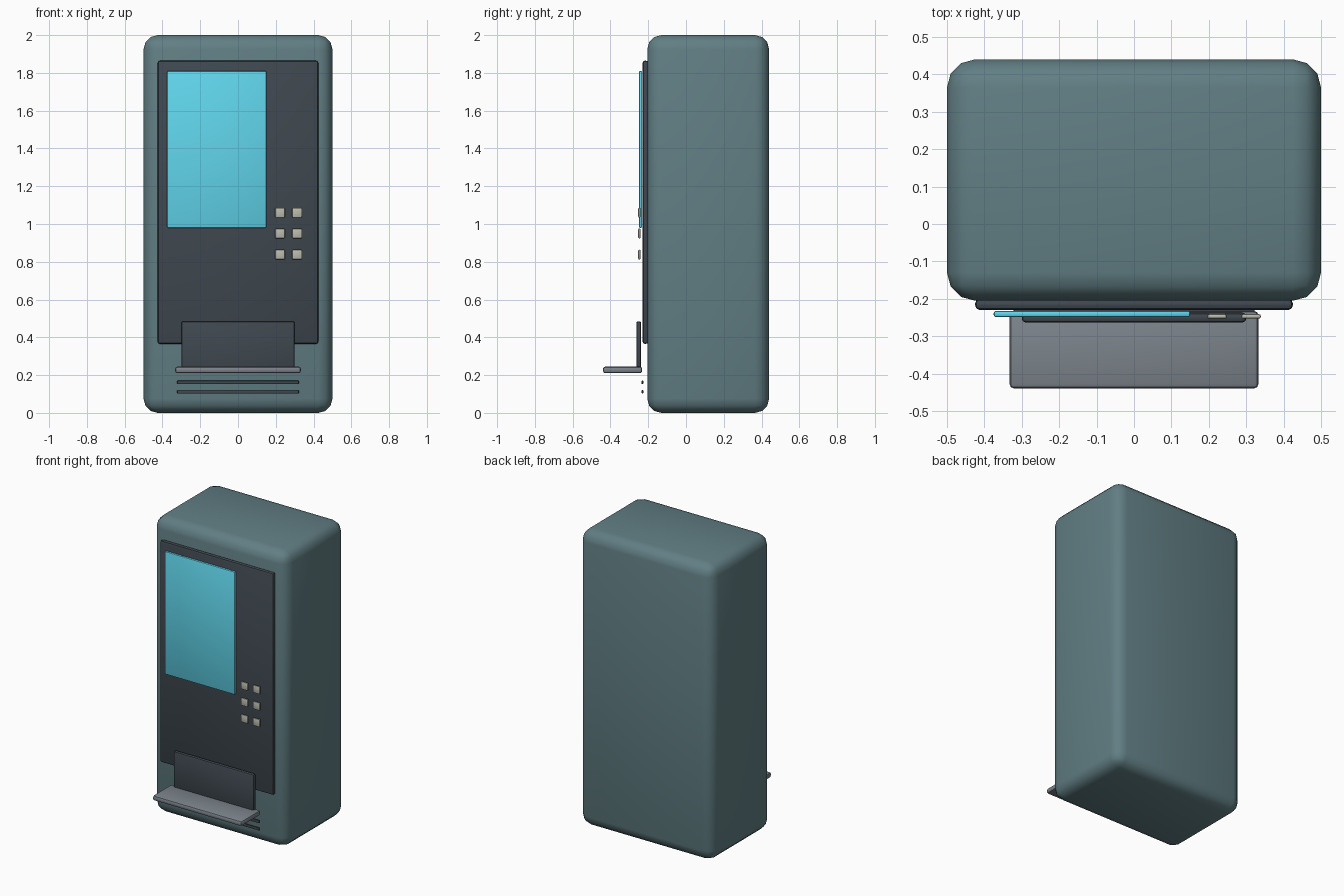
import bpy
import math

cube = bpy.data.objects.get("Cube")
if cube:
    bpy.data.objects.remove(cube, do_unlink=True)


def material(name, rgb, roughness=0.5):
    mat = bpy.data.materials.new(name)
    mat.use_nodes = True
    mat.diffuse_color = (*rgb, 1)
    shader = mat.node_tree.nodes["Principled BSDF"]
    shader.inputs["Base Color"].default_value = (*rgb, 1)
    shader.inputs["Roughness"].default_value = roughness
    return mat


def box(name, x, y, z, mat, bevel, segments=2):
    """Rounded box given by its (min, max) extent along each axis."""
    spans = (x, y, z)
    bpy.ops.mesh.primitive_cube_add(size=1, location=[(a + b) / 2 for a, b in spans])
    obj = bpy.context.object
    obj.name = name
    obj.scale = [b - a for a, b in spans]
    bpy.ops.object.transform_apply(location=False, rotation=False, scale=True)
    obj.data.materials.append(mat)
    mod = obj.modifiers.new("Rounded edges", "BEVEL")
    mod.width = bevel
    mod.segments = segments
    bpy.ops.object.modifier_apply(modifier=mod.name)
    bpy.ops.object.shade_smooth_by_angle(angle=math.radians(40))
    return obj


teal = material("teal_paint", (0.12, 0.21, 0.23))
charcoal = material("charcoal", (0.05, 0.065, 0.08))
cyan = material("screen_cyan", (0.12, 0.68, 0.85), 0.2)
ivory = material("button_ivory", (0.50, 0.50, 0.43))
steel = material("tray_steel", (0.20, 0.23, 0.26), 0.35)

# Cabinet and front panel
box("cabinet", (-0.5, 0.5), (-0.205, 0.44), (0, 2), teal, 0.075, 3)
box("front_panel", (-0.425, 0.425), (-0.23, -0.2), (0.365, 1.865), charcoal, 0.013)
box("display_screen", (-0.375, 0.15), (-0.249, -0.232), (0.98, 1.81), cyan, 0.006)

# Keypad: two columns by three rows
for row, z in enumerate((1.06, 0.95, 0.838)):
    for col, x in enumerate((0.222, 0.313)):
        box(f"keypad_button_{row + 1}_{col + 1}", (x - 0.026, x + 0.026),
            (-0.253, -0.241), (z - 0.026, z + 0.026), ivory, 0.005)

# Dispensing flap and tray
box("dispenser_flap", (-0.3, 0.3), (-0.263, -0.237), (0.215, 0.485), charcoal, 0.01)
box("dispenser_tray", (-0.333, 0.333), (-0.44, -0.232), (0.21, 0.245), steel, 0.013)

# Vent slats below the tray
for i, z in enumerate((0.162, 0.112)):
    box(f"vent_slat_{i + 1}", (-0.322, 0.322), (-0.235, -0.226),
        (z - 0.009, z + 0.009), charcoal, 0.003)
